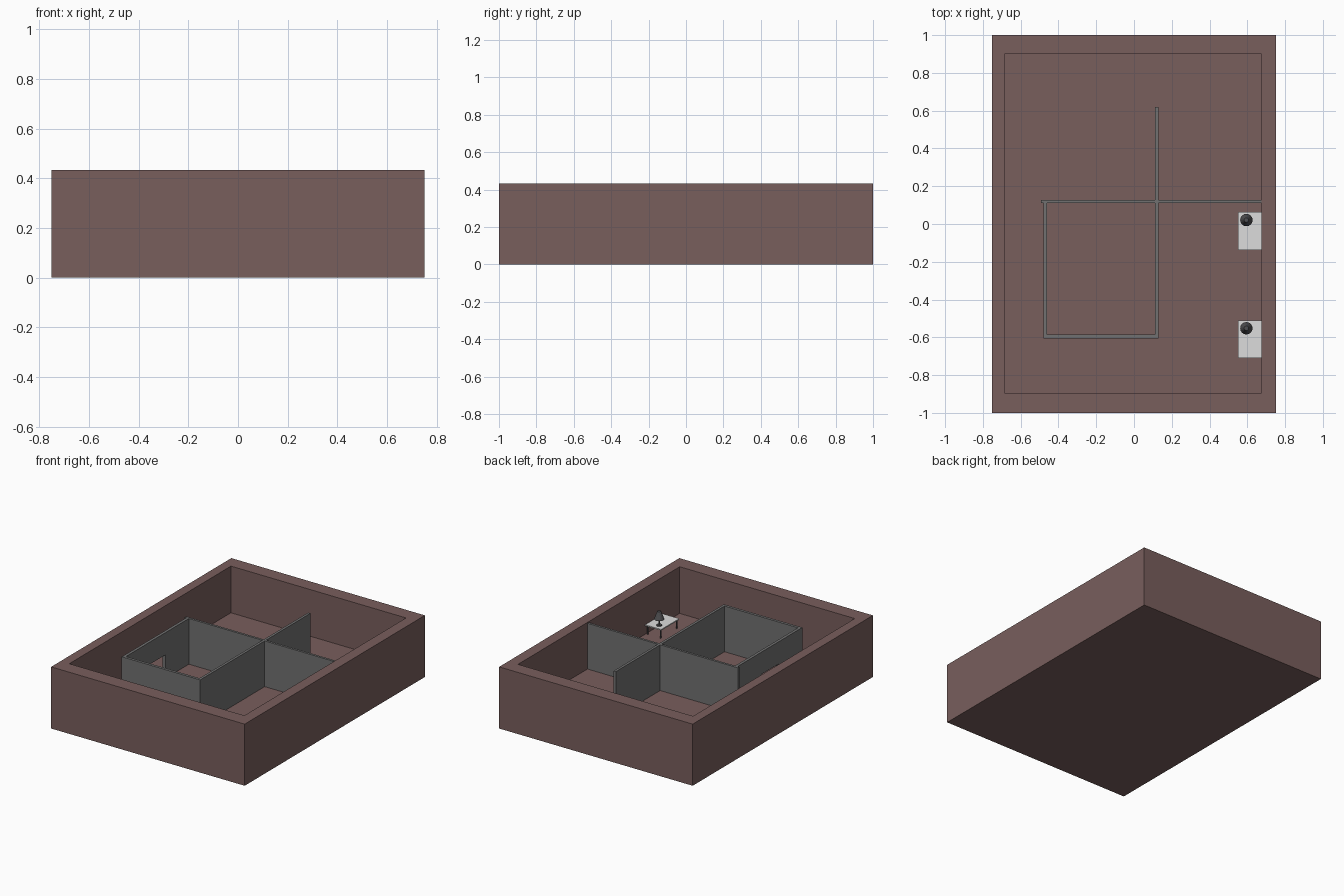
import bpy, bmesh
from mathutils import Matrix, Vector

cube = bpy.data.objects.get("Cube")
if cube:
    bpy.data.objects.remove(cube, do_unlink=True)


def material(name, color):
    mat = bpy.data.materials.new(name)
    mat.use_nodes = True
    mat.diffuse_color = (*color, 1)
    mat.node_tree.nodes["Principled BSDF"].inputs["Base Color"].default_value = (*color, 1)
    return mat


BROWN = material("dusty brown", (0.19, 0.112, 0.108))
GREY = material("wall grey", (0.165, 0.165, 0.165))
WHITE = material("table white", (0.72, 0.72, 0.72))
DARK = material("dark metal", (0.08, 0.08, 0.085))

FLOOR, RIM, WALL_TOP, TABLE_TOP = 0.105, 0.433, 0.426, 0.173


def finish(name, bm, mat):
    bmesh.ops.recalc_face_normals(bm, faces=bm.faces)
    mesh = bpy.data.meshes.new(name)
    bm.to_mesh(mesh)
    bm.free()
    mesh.materials.append(mat)
    obj = bpy.data.objects.new(name, mesh)
    bpy.context.scene.collection.objects.link(obj)
    return obj


def box(name, lo, hi, mat):
    lo, hi = Vector(lo), Vector(hi)
    bm = bmesh.new()
    bmesh.ops.create_cube(bm, size=1)
    bmesh.ops.scale(bm, vec=hi - lo, verts=bm.verts)
    bmesh.ops.translate(bm, vec=(lo + hi) / 2, verts=bm.verts)
    return finish(name, bm, mat)


def add_cone(bm, x, y, z0, z1, r0, r1, sides=16):
    bmesh.ops.create_cone(bm, cap_ends=True, segments=sides, radius1=r0, radius2=r1,
                          depth=z1 - z0, matrix=Matrix.Translation((x, y, (z0 + z1) / 2)))


def outer_shell():
    # Open tray: rings of corners joined from the underside up and into the recess
    rings = [(-0.752, 0.752, -1, 1, 0), (-0.752, 0.752, -1, 1, RIM),
             (-0.685, 0.676, -0.895, 0.9, RIM), (-0.685, 0.676, -0.895, 0.9, FLOOR)]
    bm = bmesh.new()
    loops = [[bm.verts.new(p) for p in ((a, c, z), (b, c, z), (b, d, z), (a, d, z))]
             for a, b, c, d, z in rings]
    for low, high in zip(loops, loops[1:]):
        for i in range(4):
            j = (i + 1) % 4
            bm.faces.new((low[i], low[j], high[j], high[i]))
    bm.faces.new(loops[0])
    bm.faces.new(loops[-1])
    finish("outer_shell", bm, BROWN)


def doorway_wall():
    # Wall outline with a door notch, extruded to its thickness
    outline = [(-0.586, FLOOR), (-0.34, FLOOR), (-0.34, 0.27), (-0.15, 0.27),
               (-0.15, FLOOR), (0.112, FLOOR), (0.112, WALL_TOP), (-0.586, WALL_TOP)]
    bm = bmesh.new()
    face = bm.faces.new([bm.verts.new((-0.48, y, z)) for y, z in outline])
    extruded = bmesh.ops.extrude_face_region(bm, geom=[face])["geom"]
    bmesh.ops.translate(bm, vec=(0.02, 0, 0),
                        verts=[v for v in extruded if isinstance(v, bmesh.types.BMVert)])
    finish("doorway_wall", bm, GREY)


def table_with_lamp(side, y0):
    x0, x1, y1 = 0.55, 0.674, y0 + 0.2
    box(side + "_table_top", (x0, y0, TABLE_TOP - 0.008), (x1, y1, TABLE_TOP), WHITE)

    # Four legs
    bm = bmesh.new()
    for x in (x0 + 0.012, x1 - 0.012):
        for y in (y0 + 0.012, y1 - 0.012):
            add_cone(bm, x, y, FLOOR, TABLE_TOP - 0.008, 0.005, 0.005, 8)
    finish(side + "_table_legs", bm, DARK)

    # Lamp foot, stem and tapered shade
    bm = bmesh.new()
    x, y = 0.595, y1 - 0.042
    add_cone(bm, x, y, TABLE_TOP, TABLE_TOP + 0.007, 0.018, 0.016)
    add_cone(bm, x, y, TABLE_TOP + 0.007, 0.23, 0.004, 0.004, 8)
    add_cone(bm, x, y, 0.218, 0.274, 0.033, 0.012)
    finish(side + "_lamp", bm, DARK)


outer_shell()
doorway_wall()

# Interior partitions
box("cross_wall", (-0.493, 0.112, FLOOR), (0.676, 0.128, WALL_TOP), GREY)
box("front_room_wall", (-0.48, -0.605, FLOOR), (0.13, -0.586, WALL_TOP), GREY)
box("long_wall_front", (0.111, -0.586, FLOOR), (0.129, 0.112, WALL_TOP), GREY)
box("long_wall_back", (0.111, 0.128, FLOOR), (0.129, 0.62, WALL_TOP), GREY)

for side, y0 in (("front", -0.71), ("back", -0.137)):
    table_with_lamp(side, y0)
